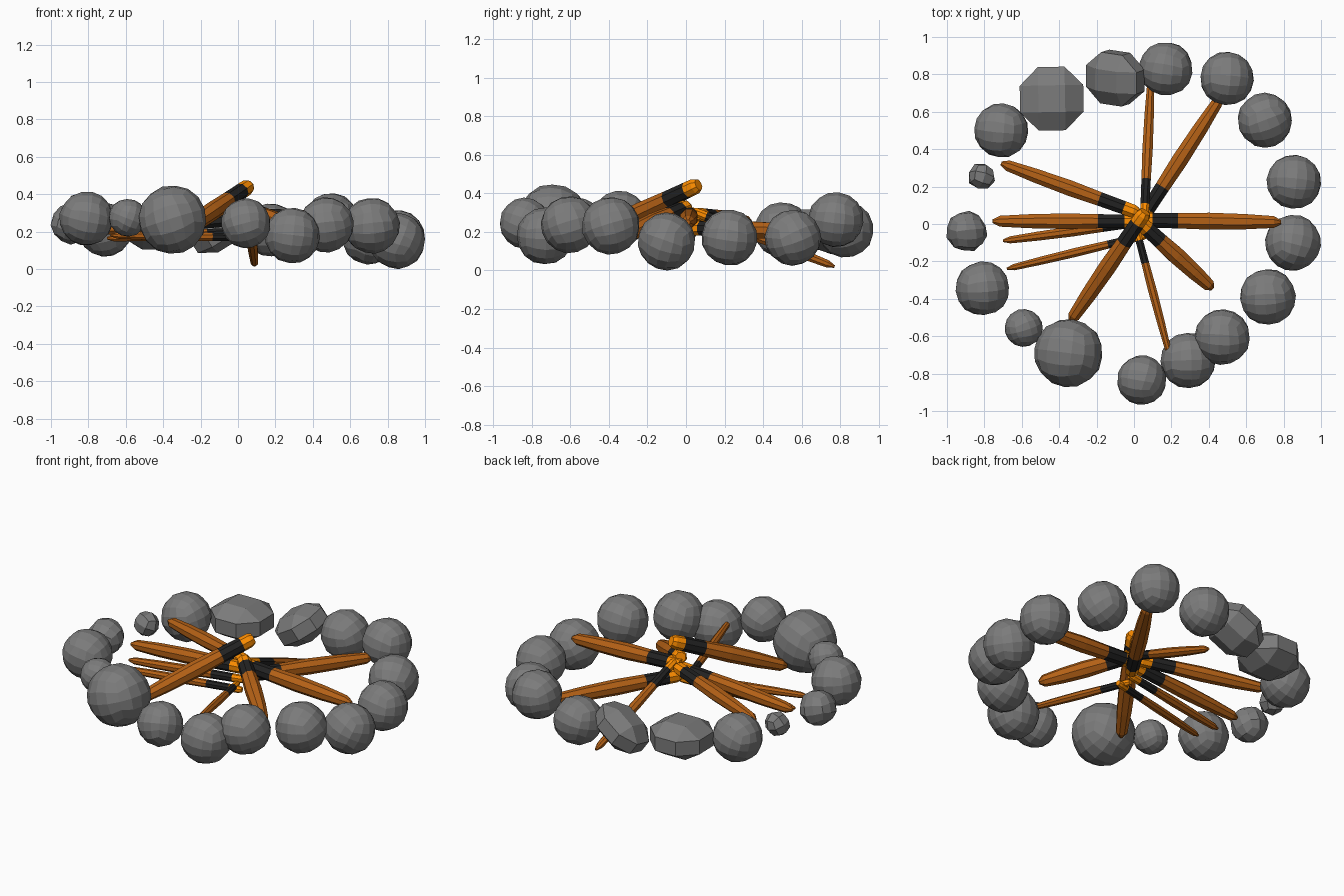
import bpy, bmesh, math, random
from mathutils import Vector, Matrix, Euler

if "Cube" in bpy.data.objects:
    bpy.data.objects.remove(bpy.data.objects["Cube"])

random.seed(4)


def material(name, color):
    m = bpy.data.materials.new(name)
    m.diffuse_color = (*color, 1)
    m.use_nodes = True
    m.node_tree.nodes["Principled BSDF"].inputs["Base Color"].default_value = m.diffuse_color
    return m


WOOD = material("wood", (0.46, 0.12, 0.008))
CHAR = material("charcoal", (0.016, 0.016, 0.016))
EMBER = material("ember", (1.0, 0.27, 0.0))
STONE = material("stone", (0.20, 0.20, 0.20))


def add_object(name, bm, mats):
    bmesh.ops.recalc_face_normals(bm, faces=bm.faces)
    me = bpy.data.meshes.new(name)
    bm.to_mesh(me)
    bm.free()
    for m in mats:
        me.materials.append(m)
    ob = bpy.data.objects.new(name, me)
    bpy.context.collection.objects.link(ob)
    return ob


# Rounded stone: a subdivided cube pushed out to a sphere
def round_stone(name, x, y, z, r, cuts=3, rough=0.015):
    bm = bmesh.new()
    bmesh.ops.create_cube(bm, size=2)
    bmesh.ops.subdivide_edges(bm, edges=bm.edges[:], cuts=cuts, use_grid_fill=True)
    for v in bm.verts:
        c = Vector([math.tan(a * math.pi / 4) for a in v.co])
        v.co = c.normalized() * r * (1.015 + random.uniform(-rough, rough))
    rot = Euler([random.uniform(-0.4, 0.4) for _ in range(3)]).to_matrix().to_4x4()
    bm.transform(Matrix.Translation((x, y, z)) @ rot)
    add_object(name, bm, [STONE])


# Chiselled stone: a flattened cube with wide chamfers
def cut_stone(name, x, y, z, size, rot):
    bm = bmesh.new()
    bmesh.ops.create_cube(bm, size=2)
    bmesh.ops.bevel(bm, geom=bm.edges[:] + bm.verts[:], offset=0.82,
                    segments=1, affect='EDGES', profile=0.5, offset_type='WIDTH')
    bm.transform(Matrix.Translation((x, y, z)) @ Euler(rot).to_matrix().to_4x4()
                 @ Matrix.Diagonal((*size, 1)))
    add_object(name, bm, [STONE])


# Log: eight-sided tapered rings, glowing at the inner end, burnt, then wood
PROFILE = [(0, .62, 0), (.03, .84, 0), (.10, .86, 0), (.10, .86, 1), (.28, .90, 1),
           (.28, .90, 2), (.5, 1.0, 2), (.75, .90, 2), (.95, .70, 2), (1, .25, 2)]


def log(name, start, tip, r, sides=8):
    start, tip = Vector(start), Vector(tip)
    axis = tip - start
    place = Matrix.Translation(start) @ axis.to_track_quat('Z', 'Y').to_matrix().to_4x4()
    bm = bmesh.new()
    rings, mats = [], []
    for t, k, mat in PROFILE:
        if rings and mats[-1] != mat:
            mats[-1] = mat       # colour changes on a shared ring
            continue
        rings.append([bm.verts.new(place @ Vector((
            r * k * math.cos(2 * math.pi * (i + .5) / sides),
            r * k * math.sin(2 * math.pi * (i + .5) / sides),
            t * axis.length))) for i in range(sides)])
        mats.append(mat)
    for a, b, mat in zip(rings, rings[1:], mats):
        for i in range(sides):
            j = (i + 1) % sides
            bm.faces.new((a[i], a[j], b[j], b[i])).material_index = mat
    bm.faces.new(rings[0]).material_index = 0
    bm.faces.new(rings[-1]).material_index = 2
    add_object(name, bm, (EMBER, CHAR, WOOD))


# Ring of stones: x, y, z, radius
stones = [
    (.17, .83, .21, .142), (-.71, .50, .21, .143), (-.81, -.345, .27, .143),
    (-.59, -.555, .275, .10), (-.35, -.69, .265, .181), (.042, -.835, .245, .131),
    (.29, -.73, .18, .147), (.472, -.605, .237, .146), (.715, -.39, .232, .148),
    (.85, -.10, .151, .148), (.855, .225, .17, .144), (.70, .555, .17, .144),
    (.497, .778, .264, .142)]
for i, s in enumerate(stones, 1):
    round_stone(f"stone_{i}", *s)
round_stone("stone_left", -.895, -.04, .24, .106, 2, .05)
round_stone("stone_small", -.815, .255, .23, .074, 1, .06)
cut_stone("flat_stone", -.44, .67, .21, (.17, .17, .105), (0, 0, .02))
cut_stone("tilted_stone", -.10, .78, .215, (.16, .14, .095), (.25, -.55, -.15))

# Logs leaning in to the middle: inner end, outer tip, radius
logs = [
    ((.02, .06, .29), (-.71, .325, .25), .045),
    ((.03, .015, .27), (-.755, .015, .21), .045),
    ((.04, .01, .20), (-.70, -.09, .165), .029),
    ((.07, -.06, .17), (-.68, -.24, .18), .026),
    ((.06, .065, .445), (-.34, -.52, .17), .050),
    ((.01, -.02, .18), (.19, -.70, .24), .025),
    ((.03, .01, .33), (.42, -.345, .17), .050),
    ((.02, .02, .29), (.785, .01, .25), .049),
    ((.03, .01, .22), (.465, .68, .20), .047),
    ((.055, .03, .31), (.09, .77, .02), .030)]
for i, l in enumerate(logs, 1):
    log(f"log_{i}", *l)
